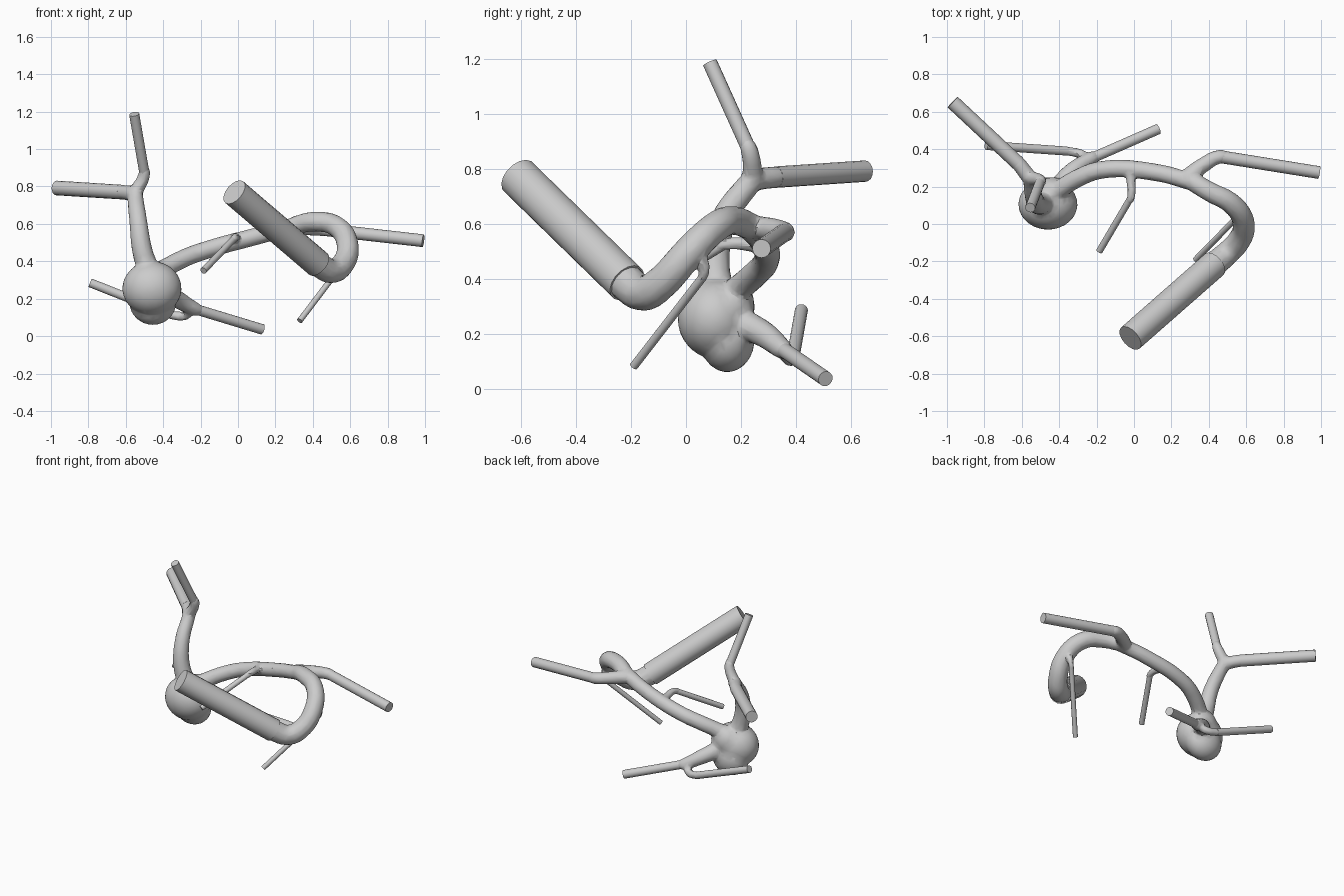
import bpy
from mathutils import Vector

if "Cube" in bpy.data.objects:
    bpy.data.objects.remove(bpy.data.objects["Cube"])

core, extensions = [], []


def select(obs):
    bpy.ops.object.select_all(action='DESELECT')
    for o in obs:
        o.select_set(True)
    bpy.context.view_layer.objects.active = obs[0]


def tube(name, pts, r0, r1, sides=4):
    """Capped round tube through the points, radius easing from r0 to r1."""
    cu = bpy.data.curves.new(name, 'CURVE')
    cu.dimensions = '3D'
    cu.bevel_depth = 1.0
    cu.bevel_resolution = sides
    cu.resolution_u = 8
    cu.use_fill_caps = True
    sp = cu.splines.new('BEZIER')
    sp.bezier_points.add(len(pts) - 1)
    for i, (bp, p) in enumerate(zip(sp.bezier_points, pts)):
        bp.co = p
        bp.radius = r0 + (r1 - r0) * i / (len(pts) - 1)
        bp.handle_left_type = bp.handle_right_type = 'VECTOR' if len(pts) == 2 else 'AUTO'
    ob = bpy.data.objects.new(name, cu)
    bpy.context.collection.objects.link(ob)
    select([ob])
    bpy.ops.object.convert(target='MESH')
    return bpy.context.object


def vessel(name, r0, r1, *pts):
    """Curved part near a junction, then a straight extension to the last point."""
    a, b = Vector(pts[-2]), Vector(pts[-1])
    stub = a + (b - a).normalized() * .04
    core.append(tube(name, [*pts[:-1], stub], r0, r1 * .96))
    extensions.append(tube(name + "_extension", [a, b], r1, r1, 6))


def blob(loc, scale):
    bpy.ops.mesh.primitive_ico_sphere_add(subdivisions=4, radius=1, location=loc)
    ob = bpy.context.object
    ob.scale = scale
    bpy.ops.object.transform_apply(location=True, rotation=True, scale=True)
    core.append(ob)


# Branches with straight extensions
vessel("main_artery", .05, .075, (.30, .235, .59), (.40, .175, .612), (.52, .11, .59),
       (.585, .01, .495), (.56, -.09, .385), (.50, -.155, .348), (.43, -.215, .385), (-.02, -.61, .77))
vessel("right_branch", .046, .034, (.28, .245, .585), (.37, .315, .58), (.46, .36, .57), (.99, .275, .51))
vessel("front_twig", .026, .018, (-.02, .27, .52), (-.017, .14, .525), (-.185, -.145, .35))
vessel("lower_twig", .024, .016, (.585, .02, .50), (.592, .065, .455), (.575, .06, .405), (.33, -.19, .082))
vessel("upper_branch", .038, .027, (-.55, .245, .765), (-.50, .23, .87), (-.555, .087, 1.187))
vessel("left_branch", .042, .039, (-.55, .235, .76), (-.62, .325, .77), (-.97, .652, .792))
vessel("back_branch", .06, .028, (-.42, .17, .25), (-.33, .28, .20), (-.23, .35, .145), (.13, .508, .036))
vessel("back_left_branch", .027, .024, (-.25, .345, .155), (-.28, .372, .112), (-.36, .39, .115), (-.79, .42, .285))

# Connecting trunks
core.append(tube("middle_artery", [(.34, .215, .60), (.12, .275, .54), (-.17, .29, .46),
                                   (-.29, .25, .415), (-.45, .15, .33)], .046, .05))
core.append(tube("upper_trunk", [(-.47, .12, .33), (-.51, .105, .45), (-.533, .135, .61),
                                 (-.553, .25, .772)], .062, .042))

# Bulging sac
blob((-.46, .105, .255), (.158, .135, .145))
blob((-.455, .15, .18), (.125, .10, .12))
blob((-.43, .17, .30), (.10, .08, .10))

# Fuse the curved parts into one skin
select(core)
bpy.ops.object.join()
body = bpy.context.object
body.name = "vessel_body"
m = body.modifiers.new("fuse", 'REMESH')
m.mode = 'VOXEL'
m.voxel_size = .009
m = body.modifiers.new("soften", 'SMOOTH')
m.factor = .5
m.iterations = 5
m = body.modifiers.new("facet", 'DECIMATE')
m.ratio = .12
bpy.ops.object.convert(target='MESH')

select([body] + extensions)
bpy.ops.object.shade_smooth_by_angle(angle=.5)
